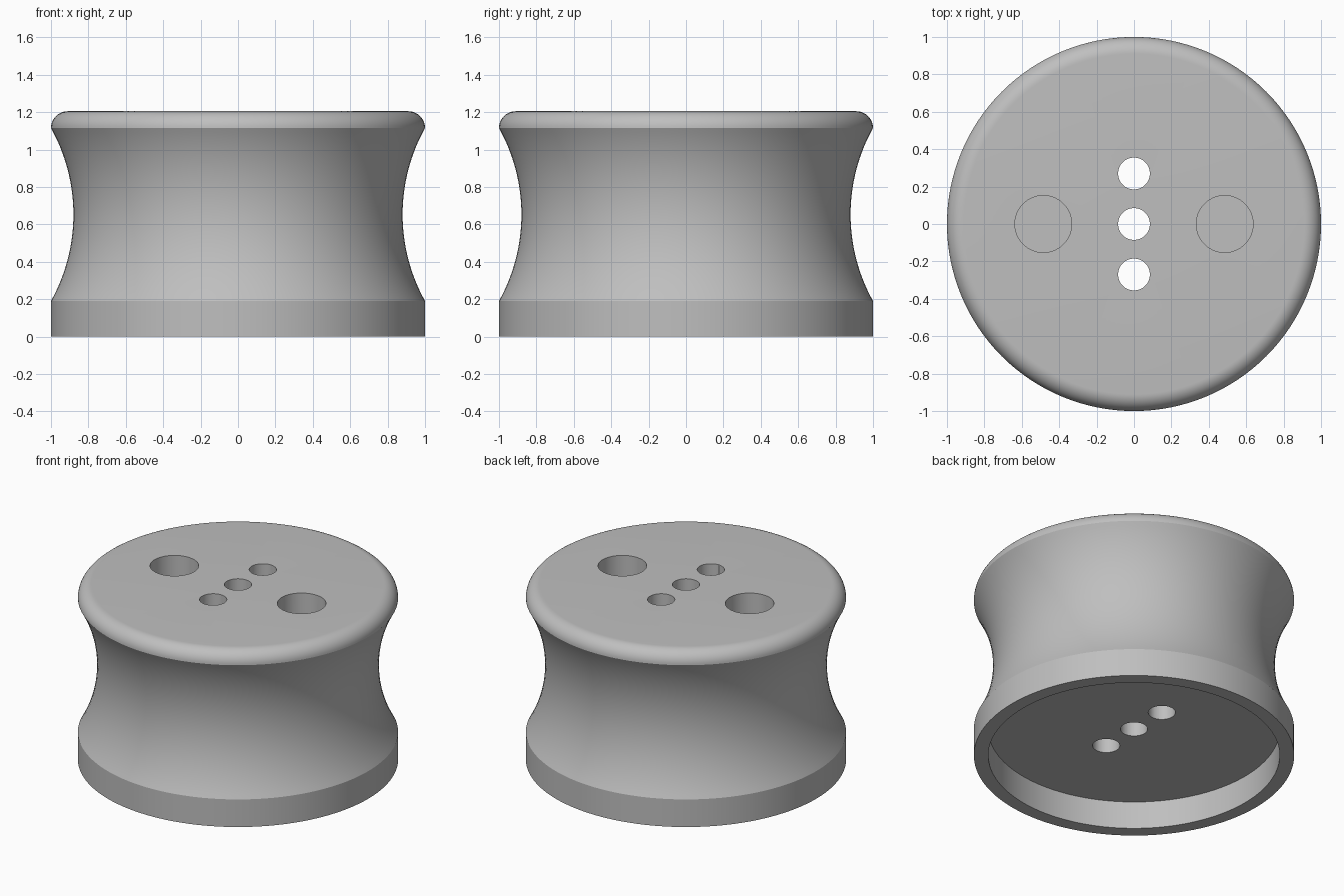
import bpy, bmesh, math

if "Cube" in bpy.data.objects:
    bpy.data.objects.remove(bpy.data.objects["Cube"])

SEG = 128
TOP, RIM, FOOT = 1.205, 1.115, 0.19

grey = bpy.data.materials.new("plain grey")
grey.diffuse_color = (0.52, 0.52, 0.52, 1)
grey.use_nodes = True
grey.node_tree.nodes["Principled BSDF"].inputs["Base Color"].default_value = grey.diffuse_color


def arc(cx, cz, radius, start, end, steps):
    """Points (radius, height) along an arc, angles in radians."""
    return [(cx + radius * math.cos(start + (end - start) * i / steps),
             cz + radius * math.sin(start + (end - start) * i / steps))
            for i in range(steps + 1)]


def lathe(name, profile):
    """Revolve a profile whose first and last points lie on the axis."""
    bm = bmesh.new()
    rings = []
    for r, z in profile:
        if r < 1e-6:
            rings.append([bm.verts.new((0, 0, z))])
        else:
            rings.append([bm.verts.new((r * math.cos(math.tau * i / SEG),
                                        r * math.sin(math.tau * i / SEG), z))
                          for i in range(SEG)])
    for a, b in zip(rings, rings[1:]):
        for i in range(SEG):
            j = (i + 1) % SEG
            if len(a) == 1:
                bm.faces.new((a[0], b[i], b[j]))
            elif len(b) == 1:
                bm.faces.new((a[i], a[j], b[0]))
            else:
                bm.faces.new((a[i], a[j], b[j], b[i]))
    bmesh.ops.recalc_face_normals(bm, faces=bm.faces)
    mesh = bpy.data.meshes.new(name)
    bm.to_mesh(mesh)
    bm.free()
    obj = bpy.data.objects.new(name, mesh)
    bpy.context.collection.objects.link(obj)
    mesh.materials.append(grey)
    return obj


def drill(body, x, y, radius, bottom, top):
    """Cut a vertical round hole."""
    bpy.ops.mesh.primitive_cylinder_add(vertices=64, radius=radius, depth=top - bottom,
                                        location=(x, y, (top + bottom) / 2))
    cutter = bpy.context.object
    cutter.hide_render = True
    cutter.data.materials.append(grey)
    mod = body.modifiers.new("hole", 'BOOLEAN')
    mod.operation, mod.solver, mod.object = 'DIFFERENCE', 'EXACT', cutter
    bpy.context.view_layer.objects.active = body
    bpy.ops.object.modifier_apply(modifier=mod.name)
    bpy.data.objects.remove(cutter)


# Body: recessed underside, straight foot band, concave waist, rounded top rim
mid, half, sag = (RIM + FOOT) / 2, (RIM - FOOT) / 2, 0.12
R = (half ** 2 + sag ** 2) / (2 * sag)
spread = math.asin(half / R)
waist = arc(1 - sag + R, mid, R, math.pi + spread, math.pi - spread, 32)
rim = arc(1 - (TOP - RIM), RIM, TOP - RIM, 0, math.pi / 2, 12)
profile = [(0, FOOT), (0.91, FOOT), (0.91, 0), (1, 0)] + waist + rim[1:] + [(0, TOP)]
body = lathe("spool_body", profile)

# Three through holes in a row, two wide blind sockets beside them
for y in (-0.27, 0, 0.27):
    drill(body, 0, y, 0.085, -0.1, TOP + 0.1)
for x in (-0.485, 0.485):
    drill(body, x, 0, 0.152, 0.6, TOP + 0.1)

# Smooth curved walls, keep crisp edges
bpy.ops.object.select_all(action='DESELECT')
body.select_set(True)
bpy.context.view_layer.objects.active = body
bpy.ops.object.shade_smooth_by_angle(angle=math.radians(25))
